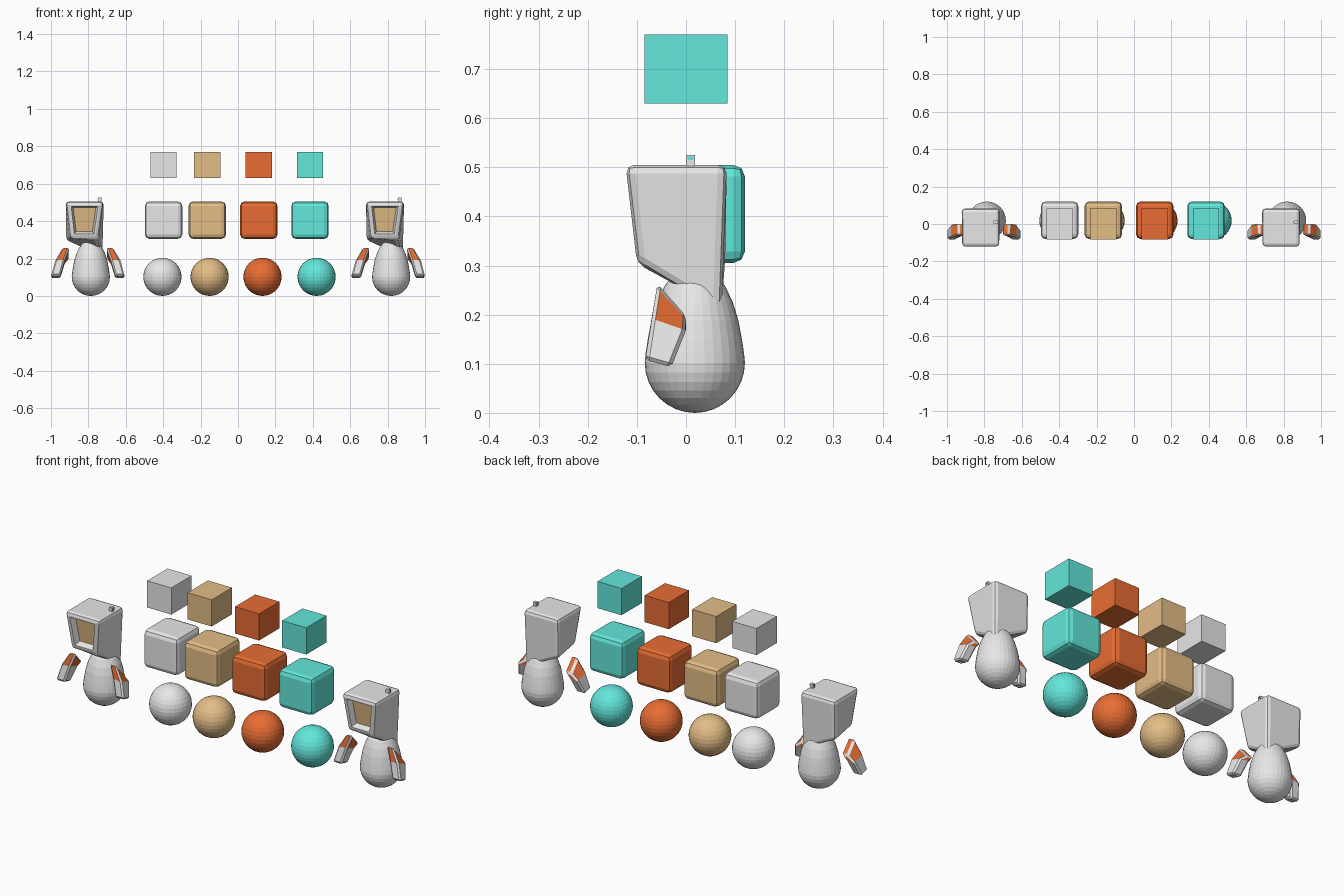
import bpy, bmesh
from mathutils import Vector

if "Cube" in bpy.data.objects:
    bpy.data.objects.remove(bpy.data.objects["Cube"], do_unlink=True)


def make_material(name, rgb):
    m = bpy.data.materials.new(name)
    m.use_nodes = True
    m.diffuse_color = (*rgb, 1)
    m.node_tree.nodes["Principled BSDF"].inputs["Base Color"].default_value = (*rgb, 1)
    return m


GREY = make_material("light_grey", (0.8, 0.8, 0.8))
TAN = make_material("tan", (0.77, 0.51, 0.237))
ORANGE = make_material("orange", (0.8, 0.152, 0.034))
TEAL = make_material("teal", (0.125, 0.8, 0.71))


def finish(name, bm, mats, offset=(0, 0, 0)):
    bmesh.ops.recalc_face_normals(bm, faces=bm.faces)
    mesh = bpy.data.meshes.new(name)
    bm.to_mesh(mesh)
    bm.free()
    for m in mats:
        mesh.materials.append(m)
    obj = bpy.data.objects.new(name, mesh)
    obj.location = offset
    bpy.context.collection.objects.link(obj)
    return obj


def bevel(bm, width, segments, edges=None):
    bmesh.ops.bevel(bm, geom=edges or bm.edges[:], offset=width, segments=segments,
                    profile=0.5, affect='EDGES', clamp_overlap=True)


def box(name, centre, size, mat, width=0, offset=(0, 0, 0)):
    bm = bmesh.new()
    bmesh.ops.create_cube(bm, size=1)
    for v in bm.verts:
        v.co = Vector(c + p * s for c, p, s in zip(centre, v.co, size))
    if width:
        bevel(bm, width, 2)
    return finish(name, bm, [mat], offset)


def loft(bm, rings, mats=None):
    """Skin a stack of equal vertex rings and cap both ends."""
    rows = [[bm.verts.new(p) for p in ring] for ring in rings]
    n = len(rows[0])
    for i, (a, b) in enumerate(zip(rows, rows[1:])):
        for k in range(n):
            f = bm.faces.new((a[k], a[(k + 1) % n], b[(k + 1) % n], b[k]))
            f.material_index = mats[i] if mats else 0
    bm.faces.new(rows[0][::-1])
    top = bm.faces.new(rows[-1])
    top.material_index = mats[-1] if mats else 0


def ball(bm, radius, centre):
    bmesh.ops.create_uvsphere(bm, u_segments=32, v_segments=16, radius=radius)
    bmesh.ops.translate(bm, verts=bm.verts, vec=centre)


# Sample shapes: cube, rounded cube and ball in every colour
R = 0.102
samples = [("grey", GREY, -0.398, -0.404), ("tan", TAN, -0.164, -0.152),
           ("orange", ORANGE, 0.111, 0.131), ("teal", TEAL, 0.385, 0.42)]
for label, mat, x, ball_x in samples:
    box(label + "_cube", (x, 0, 0.7), (0.14, 0.168, 0.14), mat)
    box(label + "_rounded_cube", (x, 0.02, 0.405), (0.2, 0.2, 0.2), mat, 0.024)
    bm = bmesh.new()
    ball(bm, R, (ball_x, 0.018, R))
    finish(label + "_ball", bm, [mat])


def build_head(side, offset):
    bm = bmesh.new()
    # Hood tapering down at the front, with one back corner drawn down
    bottom = [(-0.095, -0.1, 0.305), (0.055, -0.1, 0.305),
              (0.08, 0.072, 0.2), (-0.118, 0.08, 0.3)]
    top = [(-0.118, -0.123, 0.505), (0.085, -0.123, 0.505),
           (0.085, 0.083, 0.505), (-0.118, 0.083, 0.505)]
    loft(bm, [bottom, top])
    bmesh.ops.recalc_face_normals(bm, faces=bm.faces)
    bevel(bm, 0.018, 2)
    # Recessed face window
    bm.normal_update()
    face = max(bm.faces, key=lambda f: -f.normal.y * f.calc_area())
    bmesh.ops.inset_region(bm, faces=[face], thickness=0.008, use_even_offset=True)
    bmesh.ops.inset_region(bm, faces=[face], thickness=0.01, depth=-0.03,
                           use_even_offset=True)
    face.material_index = 1
    finish(side + "_head", bm, [GREY, TAN], offset)
    # Little lamp on the roof
    box(side + "_lamp_housing", (0.063, 0.009, 0.508), (0.018, 0.018, 0.034), GREY, 0, offset)
    box(side + "_lamp_light", (0.063, 0.009, 0.518), (0.024, 0.012, 0.007), TEAL, 0, offset)


def build_body(side, offset):
    bm = bmesh.new()
    ball(bm, R, (0, 0, R))
    # Draw the upper ball up into a tapering neck
    for v in bm.verts:
        t = max(0, (v.co.z - 0.13) / (2 * R - 0.13))
        v.co.z += 0.1 * t ** 1.3
        v.co.xy *= 1 + 0.12 * t
    finish(side + "_body", bm, [GREY], Vector(offset) + Vector((0.016, 0.018, 0)))


def build_arm(name, sign, offset):
    # Each ring: inner x, outer x, front y, back y, front z, back z
    sections = [(0.147, 0.197, -0.083, -0.03, 0.108, 0.093),
                (0.124, 0.175, -0.07, 0.0, 0.192, 0.168),
                (0.098, 0.135, -0.058, 0.0, 0.263, 0.197)]
    rings = []
    for xi, xo, yf, yb, zf, zb in sections:
        rings.append([(sign * x, y, z) for x, y, z in
                      ((xi, yf, zf), (xo, yf, zf), (xo, yb, zb), (xi, yb, zb))])
    bm = bmesh.new()
    loft(bm, rings, [0, 1, 1])
    bmesh.ops.recalc_face_normals(bm, faces=bm.faces)
    sharp = [e for e in bm.edges
             if e.link_faces[0].material_index == e.link_faces[1].material_index]
    bevel(bm, 0.008, 1, sharp)
    finish(name, bm, [GREY, ORANGE], offset)


# Two identical figures, one at each end
for side, x in (("right_figure", -0.803), ("left_figure", 0.803)):
    origin = (x, 0, 0)
    build_head(side, origin)
    build_body(side, origin)
    build_arm(side + "_left_arm", 1, origin)
    build_arm(side + "_right_arm", -1, origin)
